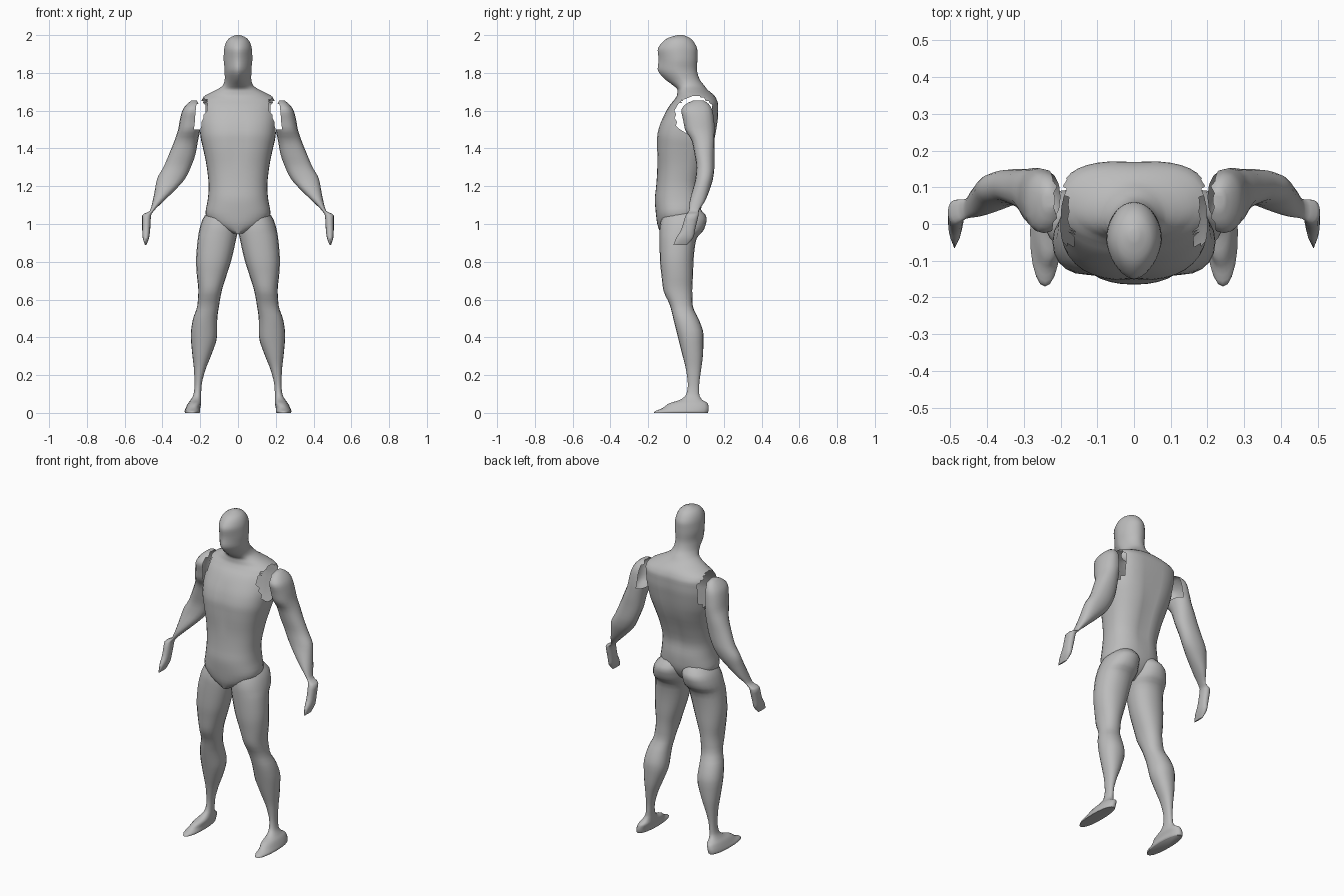
import bpy, bmesh, math

skin = bpy.data.materials.new("plain grey")
skin.diffuse_color = (0.5, 0.5, 0.5, 1)


def refine(rows, steps=3):
    """Smoothly interpolate section rows without overshoot."""
    def tangent(i, k):
        if i == 0 or i == len(rows) - 1:
            return 0.0 if i else rows[1][k] - rows[0][k]
        a = rows[i][k] - rows[i - 1][k]
        b = rows[i + 1][k] - rows[i][k]
        return 2 * a * b / (a + b) if a * b > 0 else 0.0
    out = []
    for i in range(len(rows) - 1):
        for s in range(steps):
            t = s / steps
            h = (2*t**3 - 3*t**2 + 1, t**3 - 2*t**2 + t, 3*t**2 - 2*t**3, t**3 - t**2)
            out.append([h[0] * rows[i][k] + h[1] * tangent(i, k) + h[2] * rows[i + 1][k]
                        + h[3] * tangent(i + 1, k) for k in range(len(rows[0]))])
    out.append(list(rows[-1]))
    return out


def loft(name, rows, segs, cap_start, cap_end, cut=None, shape=None, mirror=False):
    """Rows: z, x0, x1, y front, y back, front and back squareness."""
    bm = bmesh.new()
    rings = []
    for z, x0, x1, y0, y1, nf, nb in refine(rows):
        ring = []
        for i in range(segs):
            a = 2 * math.pi * i / segs
            c, s = math.cos(a), math.sin(a)
            n = 2 / (nb if s > 0 else nf)
            x = (x0 + x1) / 2 + (x1 - x0) / 2 * math.copysign(abs(c) ** n, c)
            y = (y0 + y1) / 2 + (y1 - y0) / 2 * math.copysign(abs(s) ** n, s)
            if shape:
                y += shape(x, z, s)
            ring.append(bm.verts.new((x, y, z)))
        rings.append(ring)
    for a, b in zip(rings, rings[1:]):
        for i in range(segs):
            j = (i + 1) % segs
            bm.faces.new((a[i], a[j], b[j], b[i]))
    if cap_start:
        bm.faces.new(rings[0][::-1])
    if cap_end:
        bm.faces.new(rings[-1])
    bmesh.ops.recalc_face_normals(bm, faces=bm.faces)
    if cut:
        bmesh.ops.triangulate(bm, faces=bm.faces[:])
        bm.normal_update()
        gone = [f for f in bm.faces if cut(f.calc_center_median(), f.normal)]
        bmesh.ops.delete(bm, geom=gone, context='FACES')
    me = bpy.data.meshes.new(name)
    bm.to_mesh(me)
    bm.free()
    me.materials.append(skin)
    ob = bpy.data.objects.new(name, me)
    bpy.context.collection.objects.link(ob)
    bpy.ops.object.select_all(action='DESELECT')
    ob.select_set(True)
    bpy.context.view_layer.objects.active = ob
    bpy.ops.object.shade_smooth_by_angle(angle=math.radians(50))
    if mirror:
        ob.modifiers.new("mirror", 'MIRROR').use_mirror_merge = False
    return ob


# Torso, neck and head: z, half width, front, back, squareness
body = [
    (0.95, .03, -.135, .00, 2, 2), (1.00, .14, -.152, .055, 2.2, 2.2),
    (1.06, .172, -.16, .08, 2.3, 2.4), (1.13, .16, -.165, .085, 2.3, 2.4),
    (1.20, .155, -.158, .08, 2.3, 2.4), (1.30, .165, -.152, .105, 2.4, 2.4),
    (1.40, .185, -.155, .14, 2.5, 2.5), (1.46, .198, -.155, .155, 2.5, 2.7),
    (1.52, .203, -.142, .165, 2.5, 2.9), (1.58, .205, -.115, .172, 2.4, 3),
    (1.63, .205, -.085, .172, 2.3, 3), (1.66, .20, -.06, .163, 2.2, 2.6),
    (1.685, .165, -.047, .145, 2, 2.2), (1.71, .115, -.045, .115, 2, 2),
    (1.735, .08, -.07, .095, 1.8, 2), (1.77, .07, -.115, .07, 1.5, 2),
    (1.82, .071, -.15, .058, 1.5, 2), (1.87, .076, -.145, .06, 1.6, 2),
    (1.92, .074, -.15, .06, 1.7, 2), (1.955, .066, -.132, .047, 1.8, 2),
    (1.985, .045, -.095, .02, 2, 2), (2.0, .012, -.045, -.015, 2, 2),
]


def grooves(x, z, s):
    # Spine furrow and breastbone line
    g = math.exp(-(x / .03) ** 2)
    if s > 0 and 1.05 < z < 1.68:
        return -.012 * g * math.sin(math.pi * (z - 1.05) / .63)
    if s < 0 and 1.3 < z < 1.6:
        return .007 * g * math.sin(math.pi * (z - 1.3) / .3)
    return 0


def shoulder_hole(c, n):
    return abs(c.x) > .168 and ((c.y - .045) / .105) ** 2 + ((c.z - 1.575) / .1) ** 2 < 1


loft("body", [(z, -w, w, a, b, f, k) for z, w, a, b, f, k in body], 36,
     True, True, shoulder_hole, grooves)

# Arms with hands, open towards the torso
arm = [
    (1.655, .215, .245, .04, .09), (1.635, .20, .27, .00, .12),
    (1.60, .195, .295, -.025, .14), (1.55, .195, .308, -.015, .148),
    (1.50, .20, .317, -.005, .152), (1.44, .212, .337, .03, .152),
    (1.37, .225, .365, .045, .15), (1.30, .25, .395, .055, .15),
    (1.24, .28, .428, .05, .143), (1.18, .333, .44, .035, .125),
    (1.12, .395, .452, .02, .10), (1.07, .445, .467, .015, .068),
    (1.045, .46, .507, -.002, .066), (0.97, .465, .507, -.025, .048),
    (0.93, .47, .505, -.05, .04), (0.89, .485, .493, -.066, .005),
]
loft("arm", [r + (2.2, 2.2) for r in arm], 16, True, True,
     lambda c, n: c.z > 1.5 and n.x < -.6, mirror=True)

# Legs with buttocks and feet
leg = [
    (1.08, .01, .145, -.11, .075), (1.03, .00, .185, -.13, .11),
    (0.97, .00, .205, -.14, .095), (0.92, .01, .213, -.14, .055),
    (0.81, .035, .222, -.138, .04), (0.73, .06, .218, -.13, .037),
    (0.65, .085, .21, -.12, .033), (0.57, .10, .215, -.085, .035),
    (0.49, .11, .24, -.065, .07), (0.41, .11, .25, -.045, .093),
    (0.31, .14, .242, -.02, .09), (0.23, .172, .233, .00, .08),
    (0.15, .192, .23, .01, .07), (0.10, .195, .235, .002, .07),
    (0.07, .195, .25, -.03, .085), (0.05, .195, .265, -.09, .115),
    (0.025, .20, .277, -.125, .12), (0.008, .20, .283, -.165, .118),
    (0.00, .205, .28, -.17, .115),
]
loft("leg", [r + (2.2, 2.2) for r in leg], 20, False, True, mirror=True)
